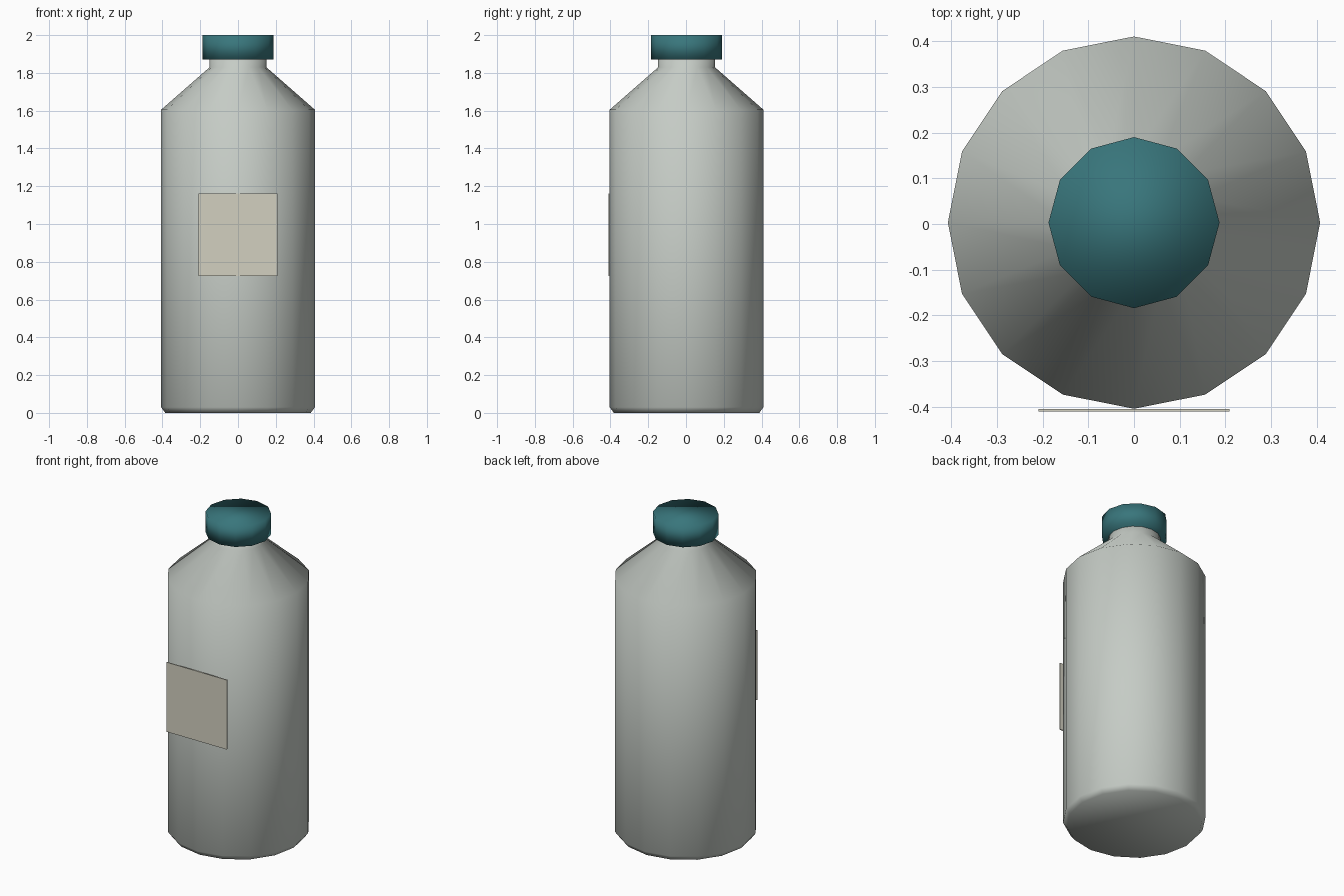
import bpy, math

if "Cube" in bpy.data.objects:
    bpy.data.objects.remove(bpy.data.objects["Cube"])

CY = 0.003  # bottle axis sits slightly behind the origin because of the label


def material(name, color):
    m = bpy.data.materials.new(name)
    m.diffuse_color = (*color, 1)
    m.use_nodes = True
    m.node_tree.nodes["Principled BSDF"].inputs["Base Color"].default_value = m.diffuse_color
    return m


def lathe(name, profile, sides, mat):
    """Closed solid of revolution with a vertex on the +y axis."""
    verts, faces = [], []
    for r, z in profile:
        for i in range(sides):
            a = math.pi / 2 + 2 * math.pi * i / sides
            verts.append((r * math.cos(a), CY + r * math.sin(a), z))
    for k in range(len(profile) - 1):
        for i in range(sides):
            j = (i + 1) % sides
            b, t = k * sides, (k + 1) * sides
            faces.append((b + i, b + j, t + j, t + i))
    faces.append(tuple(reversed(range(sides))))
    top = (len(profile) - 1) * sides
    faces.append(tuple(range(top, top + sides)))
    me = bpy.data.meshes.new(name)
    me.from_pydata(verts, [], faces)
    me.shade_smooth()
    me.materials.append(mat)
    ob = bpy.data.objects.new(name, me)
    bpy.context.collection.objects.link(ob)
    return ob


shell = material("shell_grey", (0.56, 0.60, 0.56))
teal = material("cap_teal", (0.04, 0.18, 0.20))
paper = material("label_cream", (0.65, 0.63, 0.53))

# Bottle: chamfered base, straight wall, sloped shoulder, neck
lathe("bottle_body", [(0.385, 0), (0.407, 0.03), (0.407, 1.605),
                      (0.15, 1.83), (0.15, 1.90)], 16, shell)

# Screw cap
lathe("cap", [(0.187, 1.87), (0.187, 2.0)], 12, teal)

# Flat label touching the front edge of the bottle
bpy.ops.mesh.primitive_cube_add(size=1, location=(0, -0.407, 0.944))
label = bpy.context.object
label.name = "label"
label.scale = (0.418, 0.006, 0.436)
bpy.ops.object.transform_apply(location=False, rotation=False, scale=True)
label.data.materials.append(paper)
